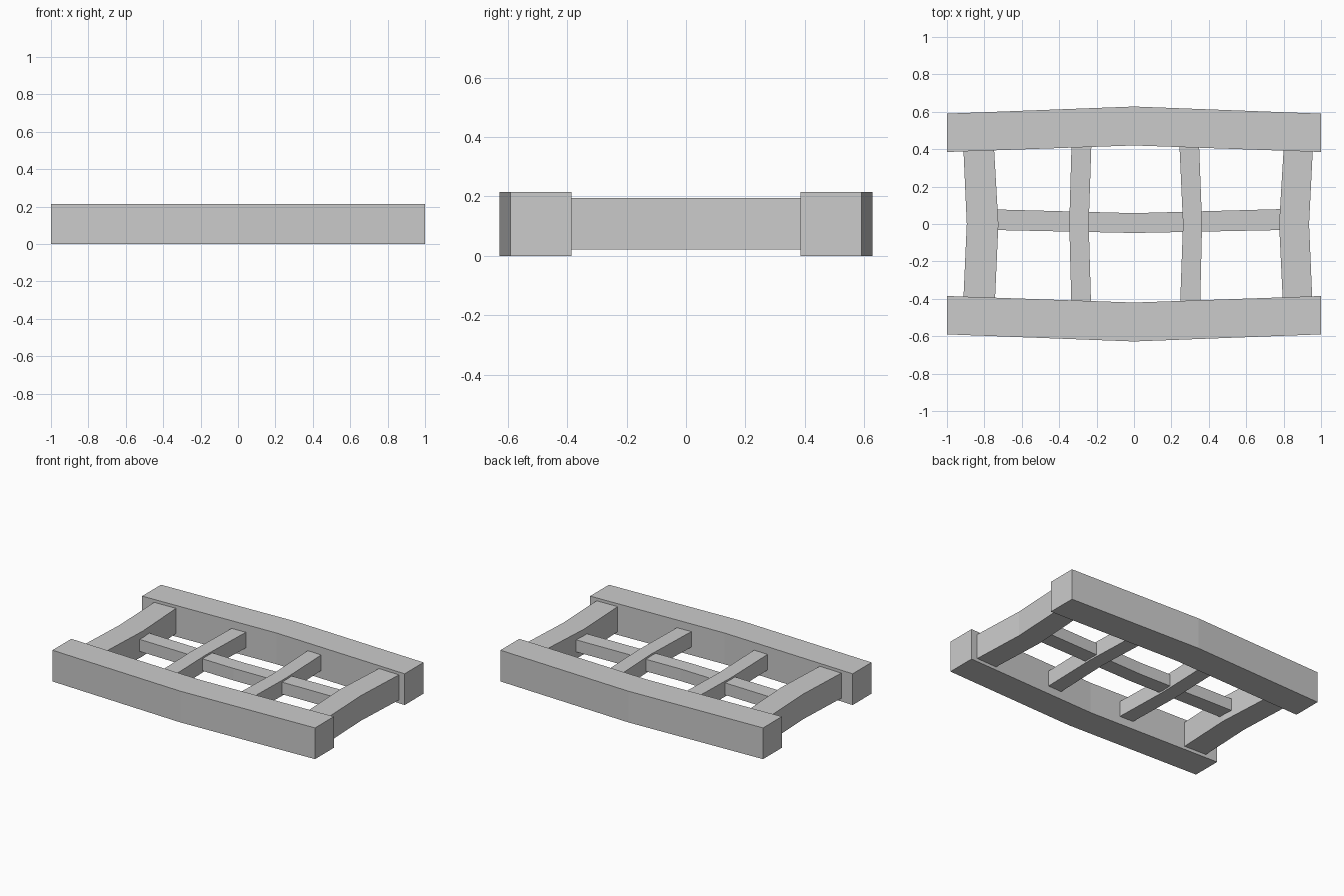
import bpy
import bmesh

cube = bpy.data.objects.get("Cube")
if cube:
    bpy.data.objects.remove(cube, do_unlink=True)

GREY = (0.6, 0.6, 0.6, 1.0)
grey = bpy.data.materials.new("plain grey")
grey.use_nodes = True
grey.diffuse_color = GREY
grey.node_tree.nodes["Principled BSDF"].inputs["Base Color"].default_value = GREY


def bent_beam(name, stations, low, high, along_x):
    """Rectangular beam through stations of (distance, one side, other side)."""
    bm = bmesh.new()
    rings = []
    for t, a, b in stations:
        ring = []
        for side, z in ((a, low), (b, low), (b, high), (a, high)):
            ring.append(bm.verts.new((t, side, z) if along_x else (side, t, z)))
        rings.append(ring)
    for r0, r1 in zip(rings, rings[1:]):
        for i in range(4):
            j = (i + 1) % 4
            bm.faces.new((r0[i], r0[j], r1[j], r1[i]))
    bm.faces.new(rings[0])
    bm.faces.new(rings[-1])
    bmesh.ops.recalc_face_normals(bm, faces=bm.faces)
    mesh = bpy.data.meshes.new(name)
    bm.to_mesh(mesh)
    bm.free()
    mesh.materials.append(grey)
    obj = bpy.data.objects.new(name, mesh)
    bpy.context.collection.objects.link(obj)
    return obj


# Long outer rails, bowed outward at the middle
for name, s in (("front_rail", -1), ("back_rail", 1)):
    rail = [(-1, s * 0.385, s * 0.59), (0, s * 0.42, s * 0.628), (1, s * 0.385, s * 0.59)]
    bent_beam(name, rail, 0, 0.215, True)

# Thick end posts, bent sideways at the middle
bent_beam("right_post", [(-0.4, -0.912, -0.743), (0, -0.894, -0.725), (0.4, -0.912, -0.748)],
          0.022, 0.195, False)
bent_beam("left_post", [(-0.4, 0.795, 0.953), (0, 0.776, 0.936), (0.4, 0.8, 0.956)],
          0.022, 0.195, False)

# Thin upright bars between the rails
bent_beam("right_bar", [(-0.42, -0.335, -0.23), (0, -0.346, -0.242), (0.42, -0.334, -0.228)],
          0.055, 0.162, False)
bent_beam("left_bar", [(-0.42, 0.247, 0.354), (0, 0.262, 0.364), (0.42, 0.243, 0.348)],
          0.055, 0.162, False)

# Thin cross bar between the posts
bent_beam("cross_bar", [(-0.75, -0.032, 0.078), (0, -0.048, 0.058), (0.8, -0.032, 0.08)],
          0.067, 0.15, True)
